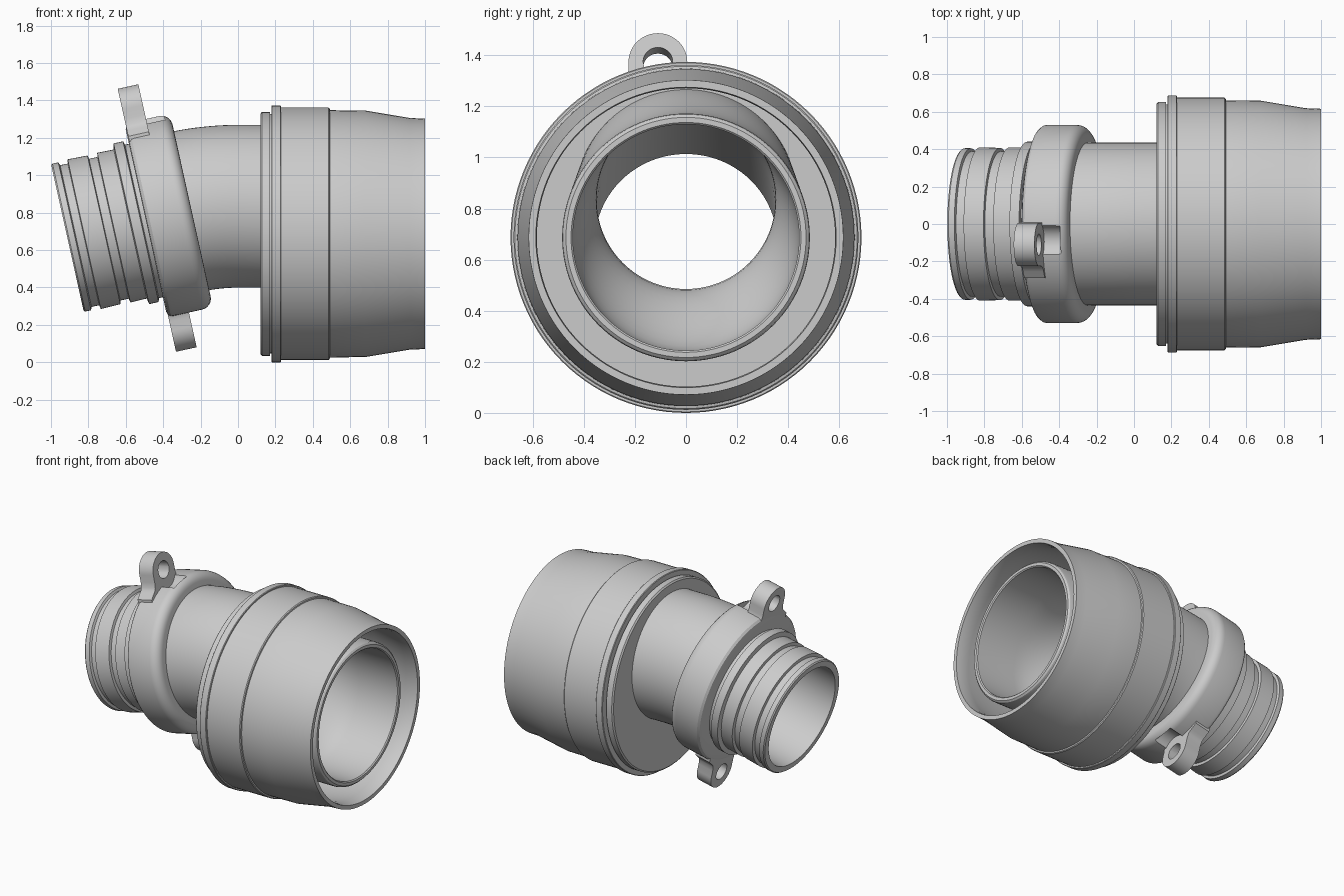
import bpy, bmesh
from math import sin, cos, pi, radians
from mathutils import Vector

if "Cube" in bpy.data.objects:
    bpy.data.objects.remove(bpy.data.objects["Cube"])

SEG = 112
TILT = radians(12.5)
END = Vector((-0.912, 0, 0.665))          # centre of the tilted open end
A = Vector((cos(TILT), 0, sin(TILT)))     # tilted axis, pointing inwards
V = Vector((-sin(TILT), 0, cos(TILT)))
ZC = 0.687                                # axis height of the big shell


def finish(bm, name):
    bmesh.ops.recalc_face_normals(bm, faces=bm.faces[:])
    me = bpy.data.meshes.new(name)
    bm.to_mesh(me)
    bm.free()
    ob = bpy.data.objects.new(name, me)
    bpy.context.collection.objects.link(ob)
    return ob


def smooth(ob):
    bpy.ops.object.select_all(action='DESELECT')
    ob.select_set(True)
    bpy.context.view_layer.objects.active = ob
    bpy.ops.object.shade_smooth_by_angle(angle=radians(28))


def loft(name, sections):
    """Closed loop of circular sections (x, z, radius, tilt)."""
    bm = bmesh.new()
    rings = []
    for x, z, r, t in sections:
        rings.append([bm.verts.new((x - r * cos(a) * sin(t), r * sin(a), z + r * cos(a) * cos(t)))
                      for a in (2 * pi * i / SEG for i in range(SEG))])
    for k, ra in enumerate(rings):
        rb = rings[(k + 1) % len(rings)]
        for i in range(SEG):
            j = (i + 1) % SEG
            bm.faces.new((ra[i], ra[j], rb[j], rb[i]))
    return finish(bm, name)


def on_axis(profile):
    """(distance from the open end, radius) -> tilted sections."""
    return [((END + A * t).x, (END + A * t).z, r, TILT) for t, r in profile]


def bend(r, n=10):
    R, x0, z0 = 1.46, 0.016, 0.835
    return [(x0 - R * sin(t), z0 - R + R * cos(t), r, t)
            for t in (TILT * (1 - k / n) for k in range(n + 1))]


def transition(r0, r1, n=12):
    """Eccentric widening from the bend to the wide socket."""
    out = []
    for k in range(n + 1):
        u = k / n
        s = u * u * (3 - 2 * u)
        out.append((0.14 + 0.5 * u, 0.835 + (ZC - 0.835) * s, r0 + (r1 - r0) * s, 0))
    return out


# Elbow pipe: ribbed tilted nozzle, bend, inner socket, then back along the bore
ribs = [(0, .398), (.008, .405), (.04, .405), (.046, .388), (.088, .388), (.092, .41),
        (.2, .407), (.204, .388), (.25, .388), (.254, .41), (.344, .408), (.35, .44),
        (.402, .44), (.408, .42), (.5, .42), (.52, .435)]
outer = on_axis(ribs) + bend(.435) + transition(.435, .485)
rim = [(.925, ZC, .485, 0), (.94, ZC, .481, 0), (.95, ZC, .47, 0),
       (.95, ZC, .45, 0), (.943, ZC, .443, 0)]
inner = list(reversed(on_axis([(0, .357)]) + bend(.35) + transition(.35, .443)))
smooth(loft("elbow_pipe", outer + rim + inner))

# Big stepped outer shell, hollow, with an off-centre hole in its back wall
shell = [(.12, .642), (.128, .652), (.17, .652), (.172, .64), (.178, .64), (.178, .683), (.182, .687),
         (.226, .687), (.23, .683), (.23, .675), (.484, .675), (.49, .67), (.492, .661), (.68, .659),
         (.92, .619), (1, .616), (1, .588), (.96, .584), (.9, .588), (.68, .627), (.2, .632)]
smooth(loft("outer_shell", [(x, ZC, r, 0) for x, r in shell]
            + [(.2, .835, .4, 0), (.12, .835, .4, 0)]))

# Clamp collar around the nozzle, with rounded edges
collar_profile = [(.43, .40), (.43, .50), (.436, .517), (.45, .528), (.465, .53)]
collar_profile += [(.62 + .06 * sin(a), .47 + .06 * cos(a)) for a in (pi / 2 * k / 6 for k in range(7))]
collar_profile += [(.68, .40)]
collar = loft("clamp_collar", on_axis(collar_profile))


def place(side, t, v, y):
    return END + A * t + V * (v * side) + Vector((0, y * side, 0))


def prism(name, side, outline, t0, t1, hole=None):
    """Extrude an outline along the nozzle axis, optionally with a matching hole."""
    bm = bmesh.new()
    loops = [[bm.verts.new(place(side, t, v, y)) for y, v in pts]
             for pts in ([outline, hole] if hole else [outline]) for t in (t0, t1)]
    n = len(outline)
    for i in range(n):
        j = (i + 1) % n
        pairs = [(0, 1), (2, 3), (0, 2), (1, 3)] if hole else [(0, 1)]
        for p, q in pairs:
            bm.faces.new((loops[p][i], loops[p][j], loops[q][j], loops[q][i]))
    if not hole:
        bm.faces.new(loops[0])
        bm.faces.new(loops[1])
    return finish(bm, name)


LY, LV = -0.11, 0.605                      # lug eye position
flank = [(.115, -.05), (.12, -.085), (.129, -.101), (.145, -.115), (.18, -.145), (.18, -.22)]
shape = [(-y, v) for y, v in reversed(flank)]
shape += [(.115 * cos(a), .115 * sin(a)) for a in (pi - pi * k / 24 for k in range(25))]
shape += flank
shape += [(.09 - .06 * k, -.22) for k in range(4)]
eye = [Vector(p).normalized() * .058 for p in shape]

for side, label in ((1, "top"), (-1, "bottom")):
    # Bolt clearance slot in the collar
    circ = [(-.095 + .095 * cos(2 * pi * k / 40), .57 + .095 * sin(2 * pi * k / 40)) for k in range(40)]
    cutter = prism("slot_cutter", side, circ, .5, .645)
    cutter.hide_render = True
    mod = collar.modifiers.new("slot", 'BOOLEAN')
    mod.operation, mod.solver, mod.object = 'DIFFERENCE', 'EXACT', cutter
    bpy.context.view_layer.objects.active = collar
    bpy.ops.object.modifier_apply(modifier=mod.name)
    bpy.data.objects.remove(cutter)
    # Bolt lug
    smooth(prism(label + "_lug", side, [(y + LY, v + LV) for y, v in shape], .435, .548,
                 [(p.x + LY, p.y + LV) for p in eye]))
smooth(collar)
